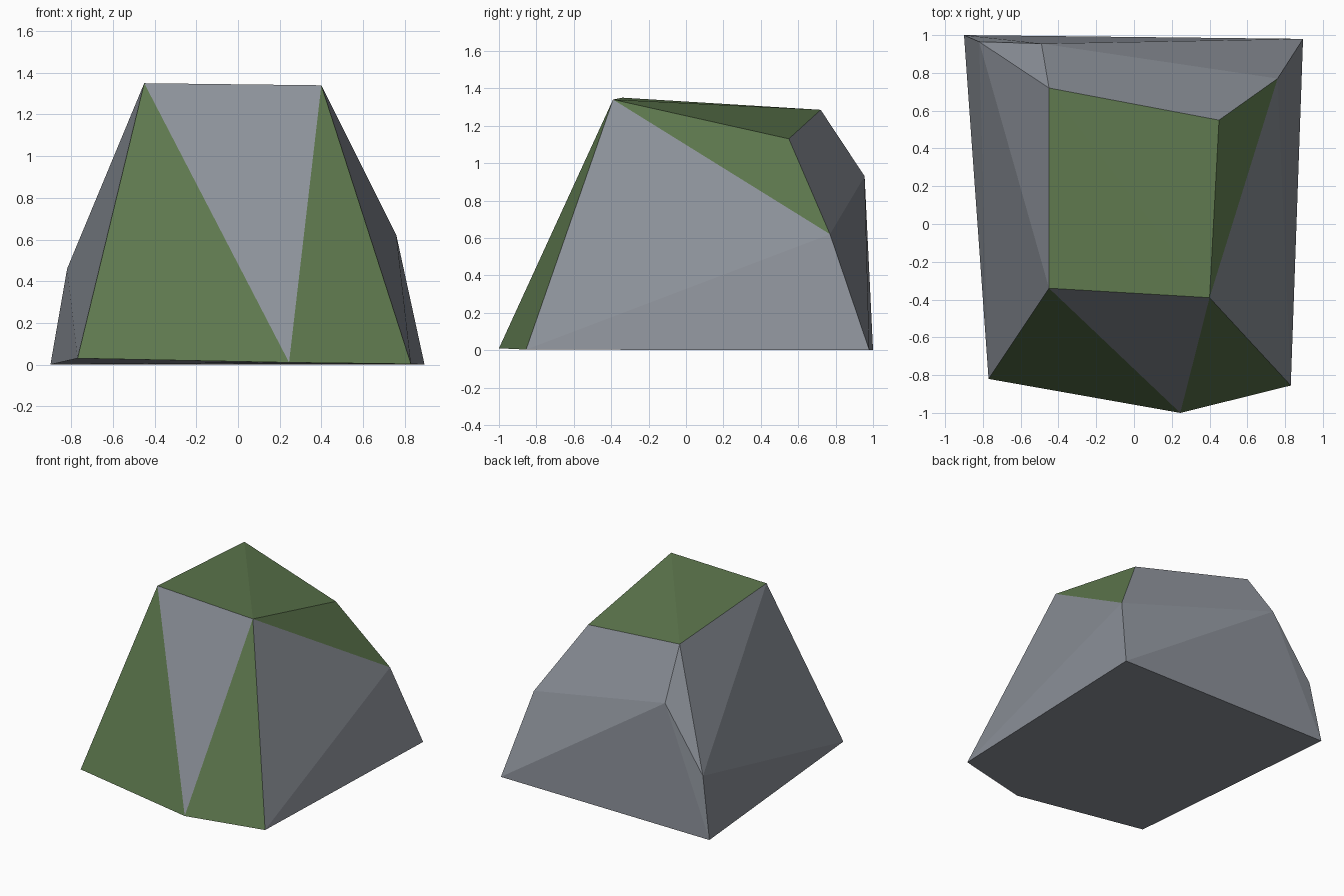
import bpy
import bmesh

if "Cube" in bpy.data.objects:
    bpy.data.objects.remove(bpy.data.objects["Cube"])


def flat_material(name, color):
    mat = bpy.data.materials.new(name)
    mat.diffuse_color = (*color, 1.0)
    mat.use_nodes = True
    mat.node_tree.nodes["Principled BSDF"].inputs["Base Color"].default_value = mat.diffuse_color
    return mat


stone = flat_material("grey stone", (0.262, 0.283, 0.319))
moss = flat_material("green moss", (0.110, 0.186, 0.075))

# Corners of the rock: top A-D, base E-I, shoulders J-L
corners = {
    "A": (-0.45, -0.34, 1.35), "B": (0.40, -0.39, 1.34),
    "C": (0.45, 0.55, 1.13), "D": (-0.45, 0.72, 1.285),
    "E": (-0.77, -0.82, 0.03), "F": (0.245, -1.0, 0.01),
    "G": (0.83, -0.855, 0.003), "H": (0.895, 0.98, 0.0),
    "I": (-0.9, 1.0, 0.0), "J": (0.76, 0.77, 0.62),
    "K": (-0.82, 0.965, 0.46), "L": (-0.49, 0.955, 0.93),
}

# Facets: front, right, back, left and underside in stone; top and front patches in moss
stone_facets = "AFB BGJ GHJ DCJL LJH LHI LIK DLK ADK AKE EKI EIHGF"
moss_facets = "ABD BCD BJC AEF FGB"

bm = bmesh.new()
verts = {name: bm.verts.new(co) for name, co in corners.items()}
for index, facets in enumerate((stone_facets, moss_facets)):
    for facet in facets.split():
        bm.faces.new([verts[c] for c in facet]).material_index = index
bmesh.ops.recalc_face_normals(bm, faces=bm.faces)

mesh = bpy.data.meshes.new("mossy_rock")
bm.to_mesh(mesh)
bm.free()
mesh.materials.append(stone)
mesh.materials.append(moss)
rock = bpy.data.objects.new("mossy_rock", mesh)
bpy.context.collection.objects.link(rock)
